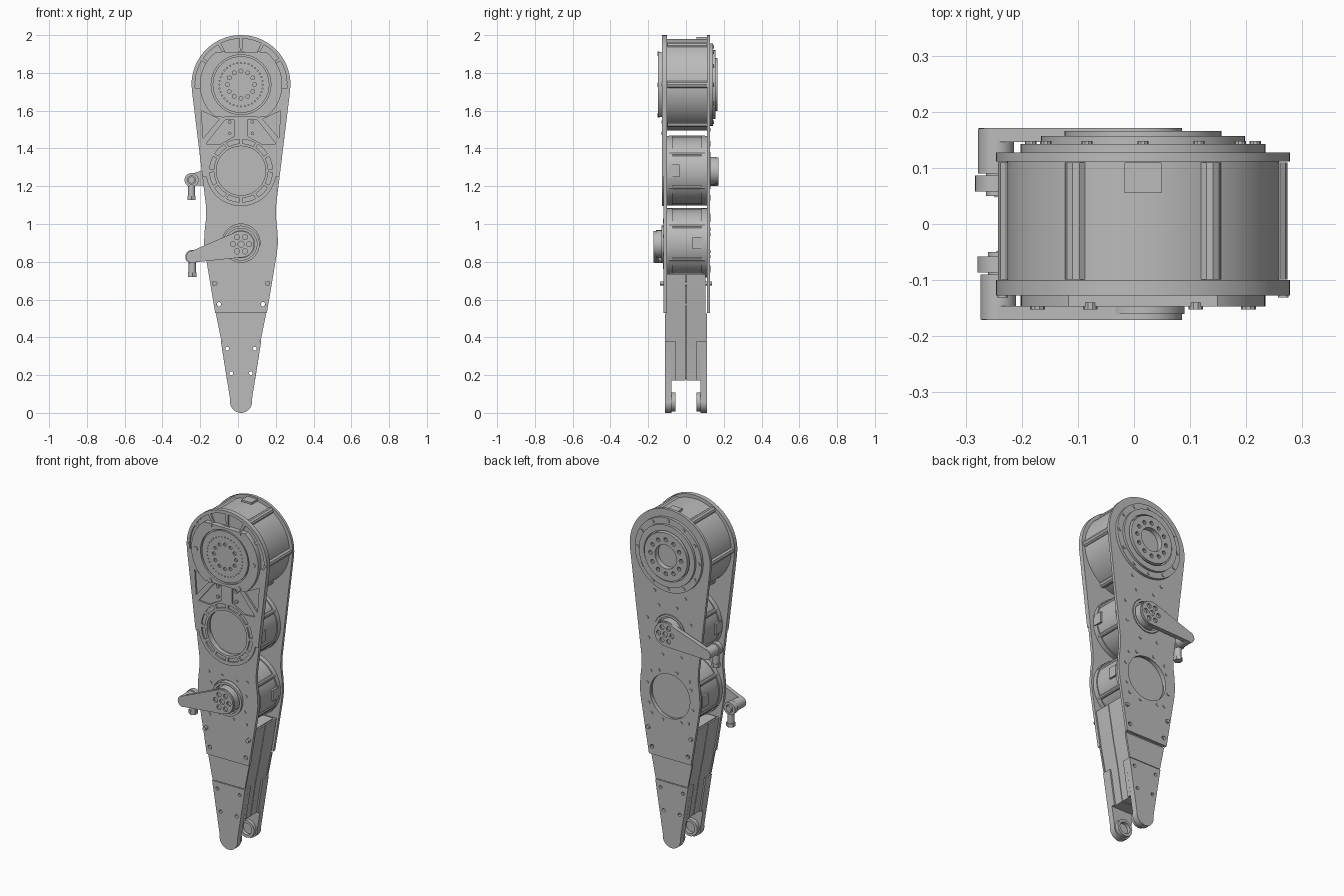
import bpy, bmesh
from math import sin, cos, pi, radians, sqrt, atan2, acos, hypot
from mathutils import Matrix

cube = bpy.data.objects.get("Cube")
if cube:
    bpy.data.objects.remove(cube, do_unlink=True)

grey = bpy.data.materials.new("machined grey")
grey.use_nodes = True
colour = (0.5, 0.5, 0.5, 1)
grey.diffuse_color = colour
grey.node_tree.nodes["Principled BSDF"].inputs["Base Color"].default_value = colour

CX = 0.016                            # centre line of the leg
TOP, MID, LOW = 1.738, 1.282, 0.9     # heights of the three motor axes
R_TOP, R_END = 0.262, 0.058


def add_mesh(name, mesh):
    """Clean, shade and link a mesh."""
    bm = bmesh.new()
    bm.from_mesh(mesh)
    bmesh.ops.remove_doubles(bm, verts=bm.verts, dist=1e-5)
    bmesh.ops.recalc_face_normals(bm, faces=bm.faces)
    bm.to_mesh(mesh)
    bm.free()
    mesh.shade_smooth()
    mesh.set_sharp_from_angle(angle=radians(30))
    mesh.materials.clear()
    mesh.materials.append(grey)
    ob = bpy.data.objects.new(name, mesh)
    bpy.context.collection.objects.link(ob)
    return ob


def plate(name, loops, y0, y1):
    """Extrude x-z loops from y0 to y1; inner loops become holes."""
    y0, y1 = sorted((y0, y1))
    curve = bpy.data.curves.new(name, "CURVE")
    curve.dimensions = "2D"
    curve.fill_mode = "BOTH"
    curve.extrude = (y1 - y0) / 2
    for loop in loops:
        s = curve.splines.new("POLY")
        s.points.add(len(loop) - 1)
        for p, (x, z) in zip(s.points, loop):
            p.co = (x, z, 0, 1)
        s.use_cyclic_u = True
    tmp = bpy.data.objects.new("profile", curve)
    bpy.context.collection.objects.link(tmp)
    bpy.context.view_layer.update()
    dg = bpy.context.evaluated_depsgraph_get()
    mesh = bpy.data.meshes.new_from_object(tmp.evaluated_get(dg))
    bpy.data.objects.remove(tmp, do_unlink=True)
    mesh.transform(Matrix.Translation((0, (y0 + y1) / 2, 0)) @ Matrix.Rotation(pi / 2, 4, "X"))
    return add_mesh(name, mesh)


def arc(x, z, r, a0, a1, n):
    return [(x + r * cos(a0 + (a1 - a0) * i / n), z + r * sin(a0 + (a1 - a0) * i / n))
            for i in range(n + 1)]


def circle(x, z, r, n=56):
    return arc(x, z, r, 0, 2 * pi, n)[:-1]


def ring(x, z, r, count, size, start=0.0):
    """Small circles spread round an axis."""
    return [circle(x + r * cos(start + 2 * pi * i / count), z + r * sin(start + 2 * pi * i / count), size, 10)
            for i in range(count)]


def sector(z, r0, r1, a0, a1):
    a0, a1 = radians(a0), radians(a1)
    return arc(CX, z, r0, a0, a1, 8) + arc(CX, z, r1, a1, a0, 8)


def mirrored(points):
    return [[(CX + s * x, z) for x, z in points] for s in (1, -1)]


# Half width of the leg by height, between its two round ends
SIDE = [(0.068, 0.058), (0.38, 0.107), (0.53, 0.137), (0.84, 0.189), (0.9, 0.196),
        (0.97, 0.192), (1.04, 0.184), (1.1, 0.186), (1.7, 0.259)]


def half(z):
    if z >= SIDE[-1][0]:
        return sqrt(max(0, R_TOP ** 2 - (z - TOP) ** 2))
    if z <= SIDE[0][0]:
        return sqrt(max(0, R_END ** 2 - (z - R_END) ** 2))
    for (za, a), (zb, b) in zip(SIDE, SIDE[1:]):
        if z <= zb:
            return a + (b - a) * (z - za) / (zb - za)


def outline(z0, z1, inset=0.0):
    """Leg outline between two heights."""
    zs = [z for z, _ in SIDE]
    zs += [TOP + R_TOP * sin(pi / 2 * i / 20) for i in range(21)]
    zs += [R_END - R_END * cos(pi / 2 * i / 10) for i in range(11)]
    zs = sorted({z0, z1} | {z for z in zs if z0 + 1e-4 < z < z1 - 1e-4})
    right = [(CX + half(z) - inset, z) for z in zs]
    left = [(2 * CX - x, z) for x, z in reversed(right) if x - CX > 1e-4]
    return right + left


def tapered(x1, z1, r1, x2, z2, r2):
    """Outline of a bar round two circles."""
    t = atan2(z2 - z1, x2 - x1)
    b = acos((r1 - r2) / hypot(x2 - x1, z2 - z1))
    return arc(x1, z1, r1, t + b, t + 2 * pi - b, 32) + arc(x2, z2, r2, t - b, t + b, 20)


def pairs(spots, r):
    return [circle(CX + s * x, z, r, 12) for x, z in spots for s in (1, -1)]


plate_holes = pairs([(0.14, 0.685), (0.117, 0.575)], 0.012)
strut_holes = pairs([(0.073, 0.34), (0.052, 0.21)], 0.010)

# Side plates, each with a window over one motor and a hub opening over the other
for name, y0, y1, window, hub in (("front_plate", -0.118, -0.1, MID, LOW), ("back_plate", 0.111, 0.127, LOW, MID)):
    plate(name, [outline(0.53, 2.0), circle(CX, window, 0.13), circle(CX, hub, 0.1)] + plate_holes, y0, y1)
    outer = 1 if y1 > 0 else -1
    face = y1 if outer > 0 else y0
    screws = pairs([(0.125, 1.02), (0.12, 0.77)], 0.009)
    if outer > 0:
        screws += ring(CX, MID, 0.155, 8, 0.009, 0.3) + pairs([(0.1, 1.5)], 0.009)
        screws += ring(CX, LOW, 0.155, 8, 0.009, 0.3)
    else:
        screws += ring(CX, LOW, 0.125, 8, 0.008, 0.3)
    plate(name + "_screws", screws, face, face + outer * 0.004)

# Raised rim with pockets on the upper front
upper = [p for p in outline(1.25, 2.0)]
lower_arc = arc(CX, MID, 0.187, radians(190), radians(350), 32)
pockets = [sector(TOP, 0.175, 0.243, a, b) for a, b in
           ((-5, 31), (35, 60), (64, 88), (92, 116), (120, 145), (149, 185))]
pockets += [sector(MID, 0.144, 0.166, 30 * i + 3, 30 * i + 27) for i in range(12)]
pockets += mirrored([(0.035, 1.55), (0.085, 1.55), (0.185, 1.425), (0.115, 1.42), (0.035, 1.465)])
pockets += mirrored([(0.115, 1.555), (0.21, 1.6), (0.2, 1.455)])
plate("front_rim", [upper + lower_arc, circle(CX, MID, 0.13)] + pockets, -0.127, -0.117)
plate("front_rim_screws", pairs([(0.06, 1.54), (0.06, 1.48), (0.25, 1.74)], 0.009), -0.131, -0.117)

# Front cover with flat top and bottom
cut = 0.172
cover = [(x, max(TOP - cut, min(TOP + cut, z))) for x, z in circle(CX, TOP, 0.218, 96)]
plate("front_cover", [cover, circle(CX, TOP, 0.158)], -0.147, -0.116)
plate("front_cover_disc", [circle(CX, TOP, 0.15)] + ring(CX, TOP, 0.072, 12, 0.01)
      + ring(CX, TOP, 0.115, 36, 0.003), -0.145, -0.12)
plate("front_cover_back", [circle(CX, TOP, 0.165)], -0.134, -0.1)
plate("front_cover_screws", ring(CX, TOP, 0.188, 6, 0.013), -0.152, -0.14)

# Stepped output flange on the back
plate("flange_outer", [circle(CX, TOP, 0.218), circle(CX, TOP, 0.16)], 0.125, 0.143)
plate("flange_middle", [circle(CX, TOP, 0.182), circle(CX, TOP, 0.148)], 0.125, 0.157)
plate("flange_inner", [circle(CX, TOP, 0.14), circle(CX, TOP, 0.07)]
      + ring(CX, TOP, 0.1, 12, 0.012), 0.12, 0.166)
plate("flange_floor", [circle(CX, TOP, 0.17)], 0.12, 0.135)
plate("flange_screws", ring(CX, TOP, 0.2, 12, 0.01), 0.14, 0.148)

# Upper motor with ribs and a socket
plate("upper_motor", [circle(CX, TOP, 0.242, 80)], -0.1, 0.111)
plate("upper_motor_ribs", ring(CX, TOP, 0.238, 6, 0.02), -0.099, 0.11)

# Two lower motors with caps, ribs and side sockets
for name, z, y0, y1, socket in (("middle_motor", MID, -0.088, 0.111, -0.062), ("lower_motor", LOW, -0.1, 0.098, 0.062)):
    plate(name, [circle(CX, z, 0.178, 72)], y0, y1)
    for end, y in (("front", -0.1), ("back", 0.083)):
        plate(f"{name}_{end}_cap", [circle(CX, z, 0.184, 72), circle(CX, z, 0.135)], y, y + 0.028)
    plate(name + "_ribs", ring(CX, z, 0.173, 6, 0.013, pi / 6), -0.09, 0.1)
    for s in (1, -1):
        x = CX + s * 0.172
        box = [(x - 0.015, z - 0.032), (x + 0.015, z - 0.032), (x + 0.015, z + 0.032), (x - 0.015, z + 0.032)]
        plate(name + "_socket", [box], socket - 0.027, socket + 0.027)
plate("upper_motor_socket", [[(CX - 0.033, 1.95), (CX + 0.033, 1.95), (CX + 0.033, 1.99), (CX - 0.033, 1.99)]],
      0.055, 0.11)

# Lower strut in two halves, ending in a fork
plate("strut_core", [outline(0.18, 0.74, 0.018)] + strut_holes + plate_holes, -0.09, 0.09)
for side, s in (("front", -1), ("back", 1)):
    plate(f"strut_{side}_half", [outline(0.172, 0.735, 0.009)] + strut_holes + plate_holes, s * 0.002, s * 0.104)
    plate(f"strut_{side}_cover", [outline(0.384, 0.526, 0.003)], s * 0.1, s * 0.11)
    plate(f"{side}_fork_plate", [outline(0, 0.38)] + strut_holes, s * 0.076, s * 0.111)
    plate(f"{side}_fork_lip", [outline(0.172, 0.38)] + strut_holes, s * 0.055, s * 0.08)
    plate(f"{side}_fork_bearing", [circle(CX, 0.058, 0.05), circle(CX, 0.058, 0.034)], s * 0.055, s * 0.08)
    plate(f"{side}_strut_pins", pairs([(0.14, 0.685)], 0.011), s * 0.1, s * 0.138)

# Cranks with hanging rod ends
for side, s, z, ex, ez in (("front", -1, 0.893, -0.242, 0.826), ("back", 1, MID, -0.246, 1.233)):
    plate(f"{side}_hub_ring", [circle(CX, z, 0.098), circle(CX, z, 0.084)], s * 0.09, s * 0.13)
    plate(f"{side}_hub", [circle(CX, z, 0.074)], s * 0.09, s * 0.16)
    plate(f"{side}_crank", [tapered(CX, z, 0.07, ex, ez, 0.03)] + ring(CX, z, 0.043, 6, 0.014)
          + [circle(CX, z, 0.016, 20)], s * 0.146, s * 0.171)
    plate(f"{side}_crank_boss", [circle(ex, ez, 0.032, 32)], s * 0.09, s * 0.17)
    plate(f"{side}_rod_eye", [circle(ex, ez, 0.037, 32), circle(ex, ez, 0.022, 24)], s * 0.058, s * 0.086)
    plate(f"{side}_rod_ball", [circle(ex, ez, 0.018, 24)], s * 0.05, s * 0.095)
    for part, r, top, bottom, n in (("stem", 0.019, 0.03, 0.1, 24), ("nut", 0.025, 0.084, 0.106, 6)):
        bm = bmesh.new()
        bmesh.ops.create_cone(bm, cap_ends=True, segments=n, radius1=r, radius2=r, depth=bottom - top,
                              matrix=Matrix.Translation((ex, s * 0.072, ez - (top + bottom) / 2)))
        mesh = bpy.data.meshes.new(part)
        bm.to_mesh(mesh)
        bm.free()
        add_mesh(f"{side}_rod_{part}", mesh)
